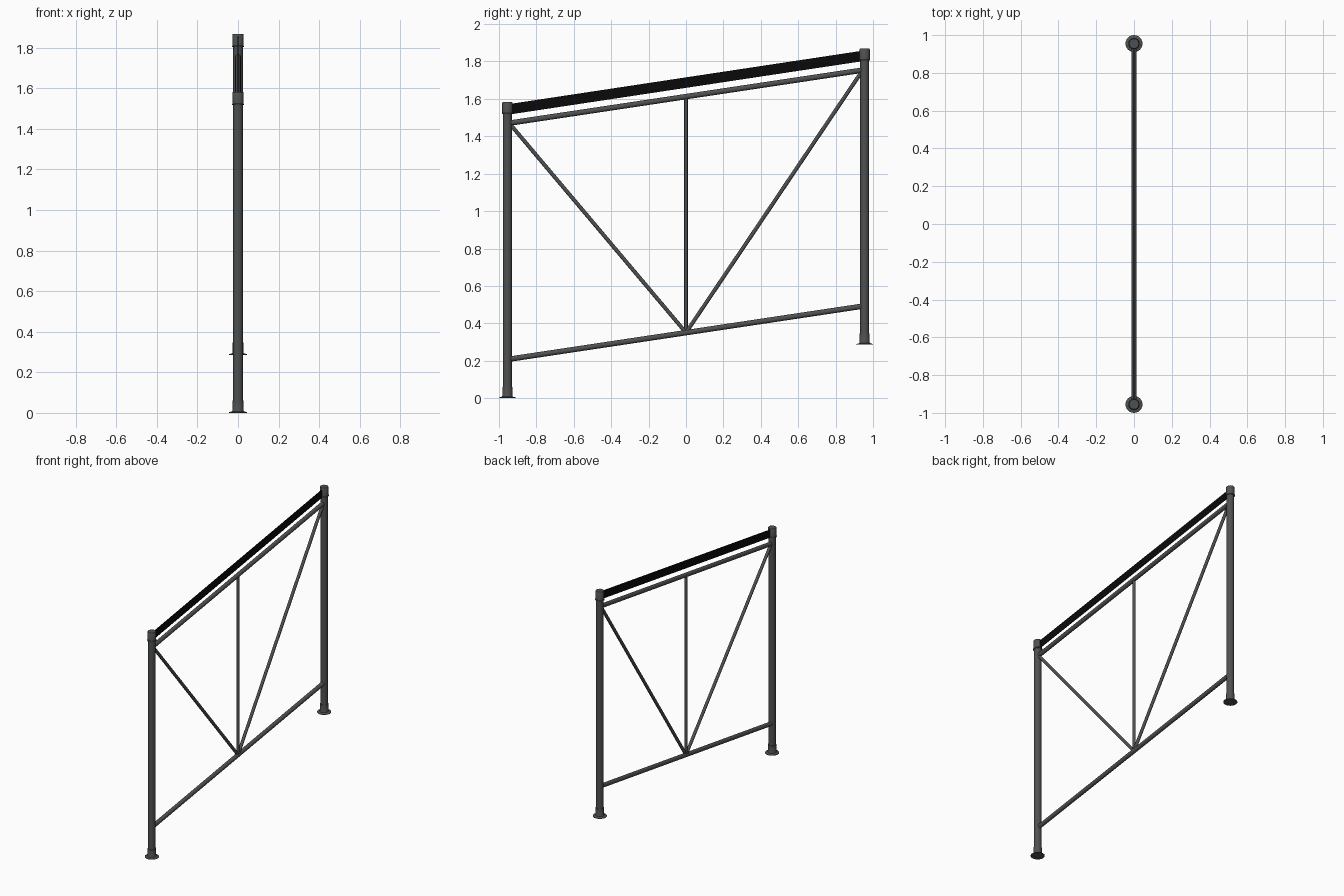
import bpy, bmesh, math
from mathutils import Vector

if "Cube" in bpy.data.objects:
    bpy.data.objects.remove(bpy.data.objects["Cube"])


def material(name, rgb):
    m = bpy.data.materials.new(name)
    m.diffuse_color = (*rgb, 1)
    m.use_nodes = True
    m.node_tree.nodes["Principled BSDF"].inputs["Base Color"].default_value = m.diffuse_color
    return m


GREY = material("dark_grey_metal", (0.078, 0.083, 0.081))
BLACK = material("black_strip", (0.003, 0.003, 0.003))

POST_Y = 0.955          # post distance from the centre
SLOPE = 0.15            # rise of the rails along y
SEG = 24


def finish(name, bm, mat):
    bmesh.ops.recalc_face_normals(bm, faces=bm.faces[:])
    me = bpy.data.meshes.new(name)
    bm.to_mesh(me)
    bm.free()
    ob = bpy.data.objects.new(name, me)
    bpy.context.collection.objects.link(ob)
    me.materials.append(mat)
    return ob


def smooth(ob):
    bpy.ops.object.select_all(action='DESELECT')
    ob.select_set(True)
    bpy.context.view_layer.objects.active = ob
    bpy.ops.object.shade_smooth_by_angle(angle=math.radians(35))


def tube(name, a, b, r):
    a, b = Vector(a), Vector(b)
    bm = bmesh.new()
    bmesh.ops.create_cone(bm, cap_ends=True, segments=SEG, radius1=r, radius2=r,
                          depth=(b - a).length)
    ob = finish(name, bm, GREY)
    ob.location = (a + b) / 2
    ob.rotation_euler = (b - a).to_track_quat('Z', 'Y').to_euler()
    smooth(ob)


def lathe(name, profile, loc):
    # closed (radius, height) outline spun around z
    bm = bmesh.new()
    vs = [bm.verts.new((r, 0, z)) for r, z in profile]
    es = [bm.edges.new((vs[i], vs[(i + 1) % len(vs)])) for i in range(len(vs))]
    bmesh.ops.spin(bm, geom=vs + es, cent=(0, 0, 0), axis=(0, 0, 1),
                   angle=math.tau, steps=SEG)
    bmesh.ops.remove_doubles(bm, verts=bm.verts[:], dist=1e-5)
    ob = finish(name, bm, GREY)
    ob.location = loc
    smooth(ob)


def rail_z(mid, y):
    return mid + SLOPE * y


FOOT = [(0.022, 0.0), (0.045, 0.0), (0.045, 0.003), (0.029, 0.008),
        (0.027, 0.013), (0.0265, 0.06), (0.022, 0.06)]
CAP = [(0.022, 0.0), (0.030, 0.0), (0.030, 0.004), (0.0275, 0.006),
       (0.0275, 0.061), (0.0255, 0.064), (0.0, 0.064), (0.0, 0.055), (0.022, 0.055)]

# posts with flared feet and caps
for side, base in ((-1, 0.0), (1, 0.286)):
    tag = "low" if side < 0 else "high"
    y = side * POST_Y
    tube(f"post_{tag}", (0, y, base + 0.001), (0, y, base + 1.575), 0.0235)
    lathe(f"foot_{tag}", FOOT, (0, y, base))
    lathe(f"cap_{tag}", CAP, (0, y, base + 1.518))

# sloping tubes
for name, mid in (("upper_rail", 1.612), ("lower_rail", 0.35)):
    tube(name, (0, -POST_Y, rail_z(mid, -POST_Y)), (0, POST_Y, rail_z(mid, POST_Y)), 0.0145)

# braces meeting at the middle of the lower rail
tube("upright_brace", (0, 0, 0.35), (0, 0, 1.612), 0.0095)
for side in (-1, 1):
    y = side * 0.945
    tube(f"diagonal_brace_{'low' if side < 0 else 'high'}",
         (0, 0, 0.35), (0, y, rail_z(1.612, y)), 0.0105)

# thin black strip between the caps
bm = bmesh.new()
bmesh.ops.create_cube(bm, size=1)
for v in bm.verts:
    y = v.co.y * 2 * 0.945
    v.co = Vector((v.co.x * 0.003, y, 1.687 + 0.151 * y + v.co.z * 0.056))
finish("hand_strip", bm, BLACK)
